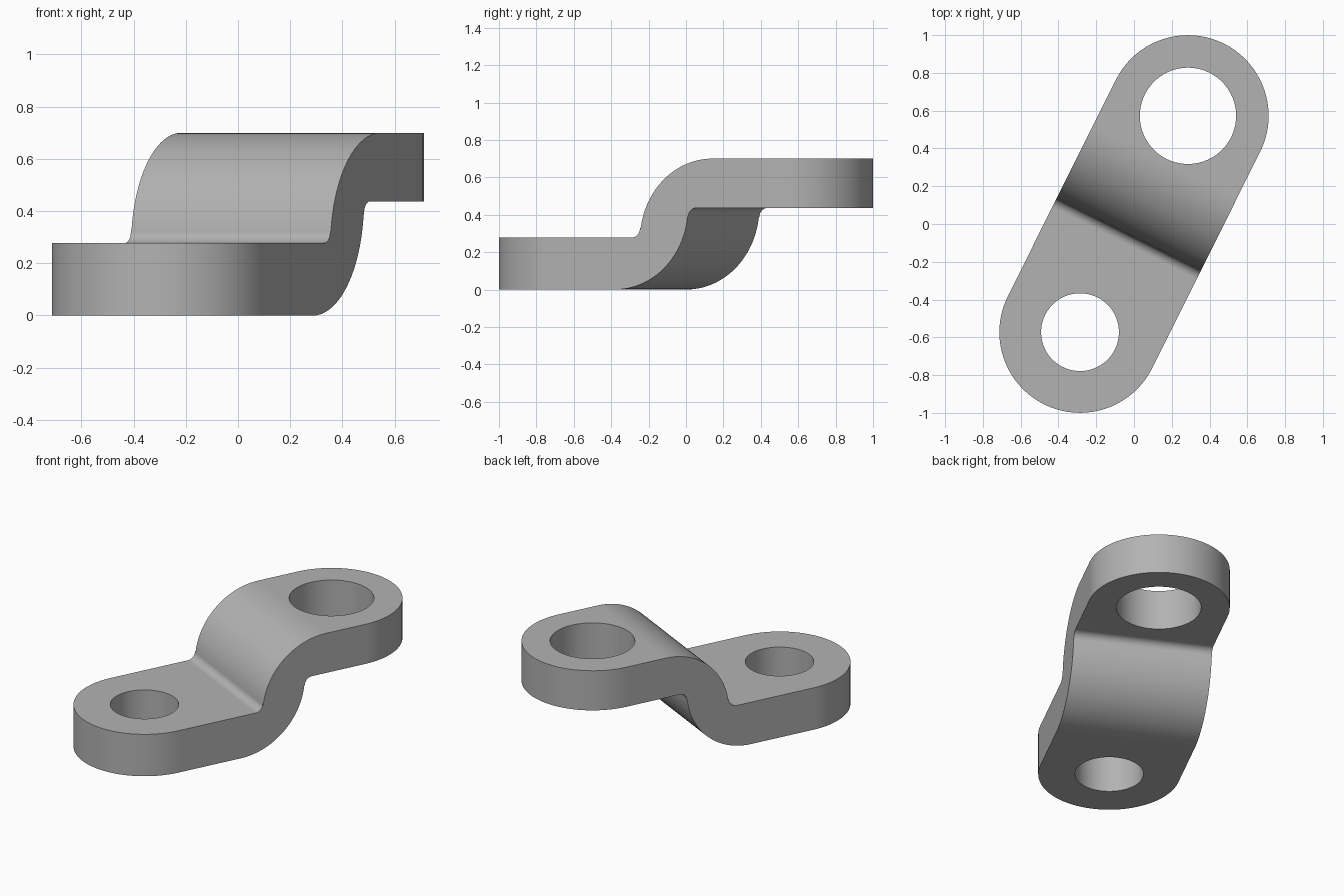
import bpy, bmesh
from math import sin, cos, pi, radians, atan2
from mathutils import Matrix, Vector

if "Cube" in bpy.data.objects:
    bpy.data.objects.remove(bpy.data.objects["Cube"])

HALF_SPAN, END_R = 0.64, 0.427     # hole centre from middle, rounded end radius
TOP, STEP, CEILING = 0.70, 0.278, 0.437
TURN = atan2(0.573, 0.286)         # direction of the long axis seen from above

steel = bpy.data.materials.new("plain grey")
steel.use_nodes = True
grey = (0.45, 0.45, 0.45, 1)
steel.diffuse_color = grey
steel.node_tree.nodes["Principled BSDF"].inputs["Base Color"].default_value = grey


def arc(cx, cy, r, start, end, n):
    angles = [radians(start + (end - start) * i / n) for i in range(n + 1)]
    return [(cx + r * cos(a), cy + r * sin(a)) for a in angles]


def prism(name, outline, depth, matrix):
    """Extrude a closed outline by depth along its own z, then place it."""
    bm = bmesh.new()
    face = bm.faces.new([bm.verts.new((a, b, 0)) for a, b in outline])
    moved = bmesh.ops.extrude_face_region(bm, geom=[face])["geom"]
    verts = [g for g in moved if isinstance(g, bmesh.types.BMVert)]
    bmesh.ops.translate(bm, verts=verts, vec=Vector((0, 0, depth)))
    bmesh.ops.recalc_face_normals(bm, faces=bm.faces)
    bm.transform(matrix)
    mesh = bpy.data.meshes.new(name)
    bm.to_mesh(mesh)
    bm.free()
    mesh.materials.append(steel)
    obj = bpy.data.objects.new(name, mesh)
    bpy.context.collection.objects.link(obj)
    return obj


def combine(target, cutter, operation):
    mod = target.modifiers.new(operation, 'BOOLEAN')
    mod.operation, mod.object, mod.solver = operation, cutter, 'EXACT'
    bpy.context.view_layer.objects.active = target
    bpy.ops.object.modifier_apply(modifier=mod.name)
    bpy.data.objects.remove(cutter)


spin = Matrix.Rotation(TURN, 4, 'Z')

# Side profile: low pad, S-shaped step, high pad
FIL = 0.05
side = [(-1.2, 0)]
side += arc(-0.212, CEILING, CEILING, -90, -6, 24)
side += arc(0.225 + FIL, CEILING - FIL, FIL, 180, 90, 8)
side += [(1.2, CEILING), (1.2, TOP)]
side += arc(0.37, TOP - 0.432, 0.432, 90, 173, 24)
side += arc(-0.062 - FIL, STEP + FIL, FIL, 0, -90, 8)
side += [(-1.2, STEP)]
upright = Matrix.Translation((0, 1, 0)) @ Matrix.Rotation(pi / 2, 4, 'X')
bracket = prism("offset_link", side, 2, spin @ upright)

# Rounded-end plan outline
plan = arc(HALF_SPAN, 0, END_R, -90, 90, 40) + arc(-HALF_SPAN, 0, END_R, 90, 270, 40)
below = spin @ Matrix.Translation((0, 0, -0.5))
combine(bracket, prism("plan_cutter", plan, 2, below), 'INTERSECT')

# Small hole in the low pad, large hole in the high pad
for u, radius in ((-HALF_SPAN, 0.206), (HALF_SPAN, 0.255)):
    ring = arc(u, 0, radius, 0, 360, 64)[:-1]
    combine(bracket, prism("hole_cutter", ring, 2, below), 'DIFFERENCE')

# Smooth curves, crisp edges, flat pads
bpy.ops.object.select_all(action='DESELECT')
bracket.select_set(True)
bpy.context.view_layer.objects.active = bracket
bpy.ops.object.shade_smooth_by_angle(angle=radians(30))
weighted = bracket.modifiers.new("flat_pads", 'WEIGHTED_NORMAL')
weighted.keep_sharp = True
